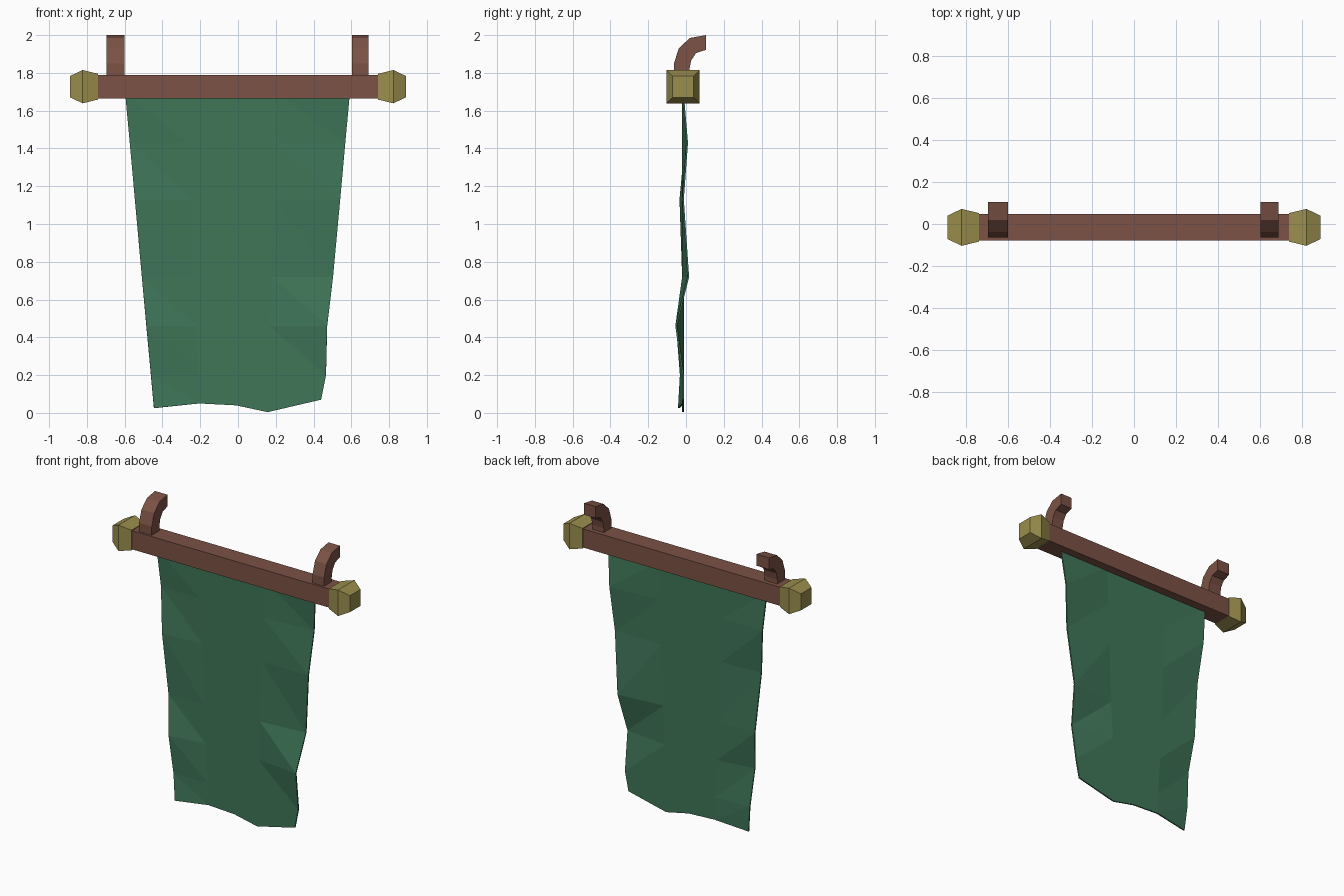
import bpy, bmesh

if "Cube" in bpy.data.objects:
    bpy.data.objects.remove(bpy.data.objects["Cube"])

CY, CZ = -0.016, 1.727   # axis of the rod


def material(name, rgb):
    m = bpy.data.materials.new(name)
    m.diffuse_color = (*rgb, 1)
    m.use_nodes = True
    m.node_tree.nodes["Principled BSDF"].inputs["Base Color"].default_value = m.diffuse_color
    return m


wood = material("wood", (0.20, 0.085, 0.06))
brass = material("brass", (0.32, 0.27, 0.075))
green = material("green_cloth", (0.05, 0.18, 0.098))


def make(name, verts, faces, mat):
    me = bpy.data.meshes.new(name)
    me.from_pydata(verts, [], faces)
    bm = bmesh.new()
    bm.from_mesh(me)
    bmesh.ops.recalc_face_normals(bm, faces=bm.faces)
    bm.to_mesh(me)
    bm.free()
    ob = bpy.data.objects.new(name, me)
    bpy.context.collection.objects.link(ob)
    me.materials.append(mat)
    return ob


def loft(name, rings, mat):
    """Closed solid through rings that share one point count."""
    n = len(rings[0])
    verts = [p for r in rings for p in r]
    faces = [(i * n + j, i * n + (j + 1) % n, (i + 1) * n + (j + 1) % n, (i + 1) * n + j)
             for i in range(len(rings) - 1) for j in range(n)]
    faces += [tuple(range(n)), tuple(range(len(verts) - n, len(verts)))]
    return make(name, verts, faces, mat)


def square(x, h):
    return [(x, CY + a * h, CZ + b * h) for a, b in ((-1, -1), (1, -1), (1, 1), (-1, 1))]


# Rod
loft("rod", [square(-0.75, 0.063), square(0.75, 0.063)], wood)

# Finials: square sections, swelling then tapering
for side, s in (("left", -1), ("right", 1)):
    loft(side + "_finial",
         [square(s * x, h) for x, h in ((0.74, 0.068), (0.823, 0.088), (0.89, 0.056))], brass)

# Hooks: curved strip, outer and inner edge in (y, z)
outer = [(-0.064, 1.76), (-0.064, 1.85), (-0.038, 1.93), (0.02, 1.985), (0.106, 2.0)]
inner = [(0.018, 1.76), (0.018, 1.82), (0.027, 1.865), (0.053, 1.905), (0.106, 1.922)]
for side, x0, x1 in (("left", -0.697, -0.602), ("right", 0.604, 0.69)):
    loft(side + "_hook",
         [[(x0, *o), (x1, *o), (x1, *i), (x0, *i)] for o, i in zip(outer, inner)], wood)

# Banner rows: z, left x, right x, left y offset, right y offset
rows = [(1.69, -0.597, 0.592, 0.0, 0.0),
        (1.43, -0.573, 0.568, 0.014, 0.022),
        (1.13, -0.546, 0.541, -0.014, 0.0),
        (0.72, -0.509, 0.503, 0.003, 0.028),
        (0.46, -0.485, 0.472, -0.032, -0.036),
        (0.20, -0.461, 0.466, -0.012, 0.0),
        (0.00, -0.445, 0.44, -0.022, 0.0)]
cols = [0, 0.27, 0.49, 0.68, 1]
hem = [0.025, 0.05, 0.04, 0.004, 0.07]
verts = []
for r, (z, xl, xr, yl, yr) in enumerate(rows):
    for c, t in enumerate(cols):
        y = CY + (yl if c == 0 else yr if c == 4 else 0)
        verts.append((xl + (xr - xl) * t, y, hem[c] if r == 6 else z))
tris = []
for r in range(6):
    for c in range(4):
        a = r * 5 + c
        tris += [(a, a + 1, a + 6), (a, a + 6, a + 5)]
banner = make("banner", verts, tris, green)
mod = banner.modifiers.new("thickness", 'SOLIDIFY')
mod.thickness = 0.009
mod.offset = 0
